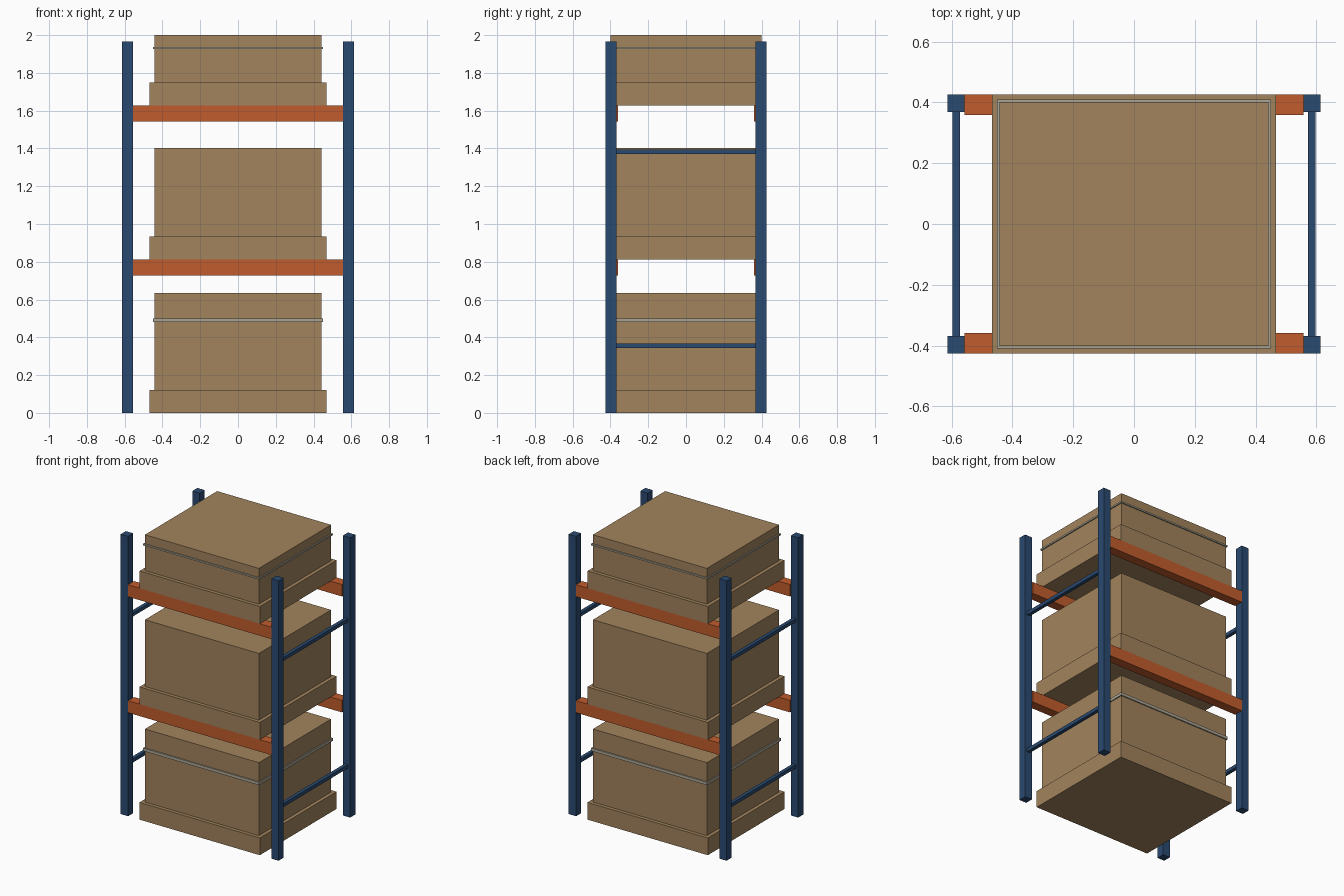
import bpy

cube = bpy.data.objects.get("Cube")
if cube:
    bpy.data.objects.remove(cube, do_unlink=True)


def material(name, rgb):
    mat = bpy.data.materials.new(name)
    mat.use_nodes = True
    color = (*rgb, 1.0)
    mat.diffuse_color = color
    mat.node_tree.nodes["Principled BSDF"].inputs["Base Color"].default_value = color
    return mat


blue = material("frame blue", (0.023, 0.068, 0.165))
orange = material("beam orange", (0.53, 0.107, 0.026))
brown = material("cardboard brown", (0.36, 0.228, 0.11))
grey = material("strap grey", (0.40, 0.37, 0.29))


def block(name, x, y, z, mat):
    """Box between (low, high) limits on each axis."""
    limits = (x, y, z)
    bpy.ops.mesh.primitive_cube_add(size=1, location=[(a + b) / 2 for a, b in limits])
    obj = bpy.context.object
    obj.name = name
    obj.scale = [abs(b - a) for a, b in limits]
    bpy.ops.object.transform_apply(location=False, rotation=False, scale=True)
    obj.data.materials.append(mat)
    return obj


def centred(half):
    return (-half, half)


# Overall rack sizes
OUT_X, OUT_Y, POST, HEIGHT = 0.614, 0.426, 0.057, 1.967
IN_X, IN_Y = OUT_X - POST, OUT_Y - POST
BEAM_DEPTH = 0.067
BRACE_X, BRACE_HALF = OUT_X - POST / 2, 0.0125
SHELVES = (0.812, 1.627)
BEAM_HEIGHT = 0.084

# Corner posts
for sx, side in ((-1, "right"), (1, "left")):
    for sy, end in ((-1, "front"), (1, "back")):
        block(f"{end}_{side}_post", (sx * IN_X, sx * OUT_X),
              (sy * IN_Y, sy * OUT_Y), (0, HEIGHT), blue)

    # Side braces joining front and back posts
    for z, level in ((0.356, "lower"), (1.383, "upper")):
        block(f"{level}_{side}_brace",
              (sx * BRACE_X - BRACE_HALF, sx * BRACE_X + BRACE_HALF),
              centred(IN_Y), (z - BRACE_HALF, z + BRACE_HALF), blue)

# Shelf beams
for top, level in zip(SHELVES, ("lower", "upper")):
    for sy, end in ((-1, "front"), (1, "back")):
        block(f"{level}_{end}_beam", centred(IN_X),
              (sy * (OUT_Y - BEAM_DEPTH), sy * OUT_Y),
              (top - BEAM_HEIGHT, top), orange)

# Pallets with cartons: level, base height, carton top
PALLET_HEIGHT = 0.121
for level, base, top in (("bottom", 0, 0.634),
                         ("middle", SHELVES[0], 1.402),
                         ("top", SHELVES[1], 2.0)):
    deck = base + PALLET_HEIGHT
    block(f"{level}_pallet", centred(0.468), centred(0.426), (base, deck), brown)
    block(f"{level}_carton", centred(0.443), centred(0.401), (deck, top), brown)

# Straps around the bottom and top cartons
for level, low, high in (("bottom", 0.480, 0.501), ("top", 1.926, 1.937)):
    block(f"{level}_strap", centred(0.451), centred(0.409), (low, high), grey)
